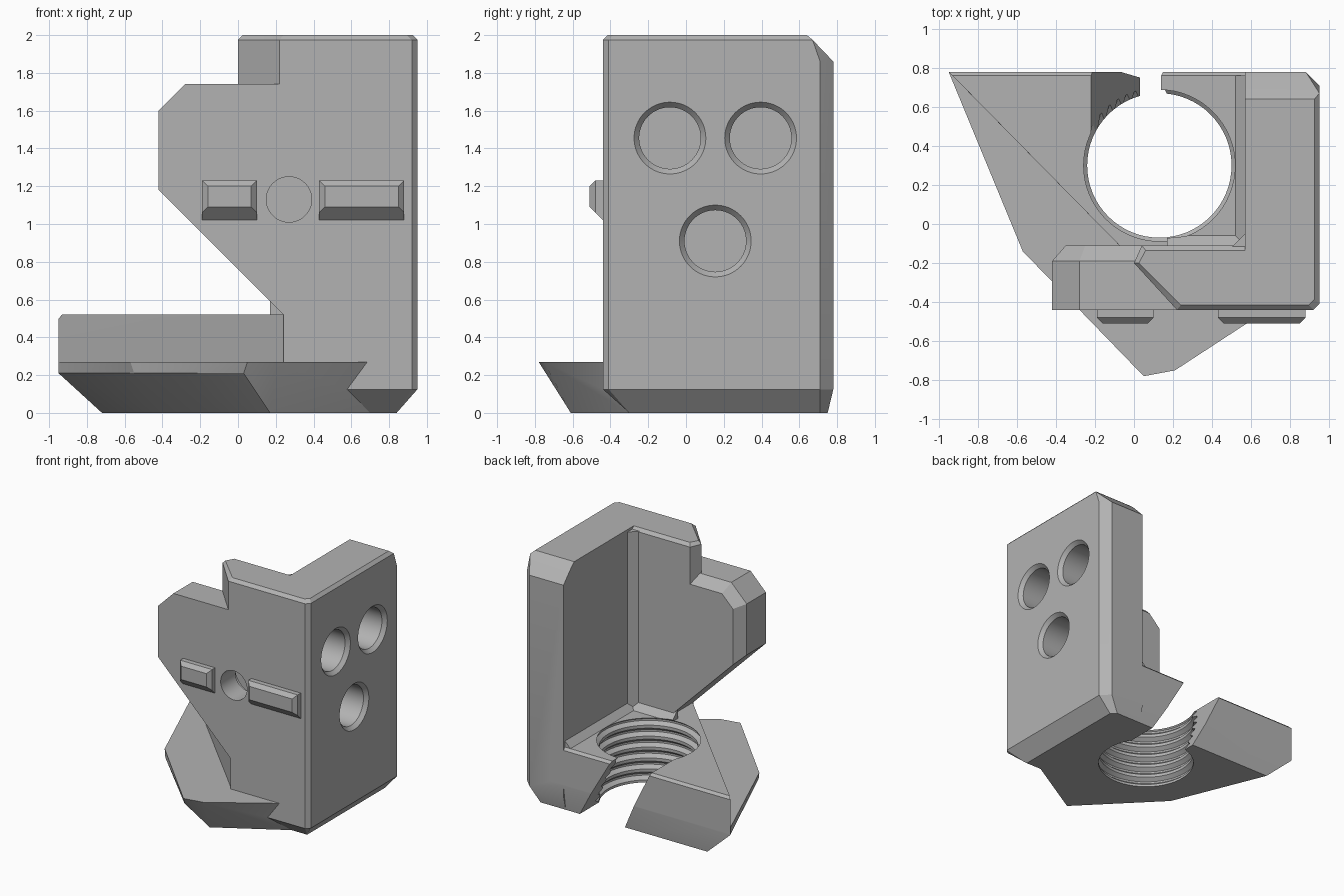
import bpy, bmesh, math
from mathutils import Vector, Matrix

if "Cube" in bpy.data.objects:
    bpy.data.objects.remove(bpy.data.objects["Cube"], do_unlink=True)

grey = bpy.data.materials.new("plain_grey")
grey.use_nodes = True
grey.diffuse_color = (0.45, 0.45, 0.45, 1)
grey.node_tree.nodes["Principled BSDF"].inputs["Base Color"].default_value = (0.45, 0.45, 0.45, 1)


def make(name, bm):
    bmesh.ops.recalc_face_normals(bm, faces=bm.faces[:])
    me = bpy.data.meshes.new(name)
    bm.to_mesh(me)
    bm.free()
    me.materials.append(grey)
    ob = bpy.data.objects.new(name, me)
    bpy.context.scene.collection.objects.link(ob)
    return ob


def hull(name, pts):
    """Convex solid around the given corners."""
    bm = bmesh.new()
    for p in pts:
        bm.verts.new(p)
    res = bmesh.ops.convex_hull(bm, input=bm.verts[:])
    junk = {g for g in res["geom_interior"] + res["geom_unused"] if isinstance(g, bmesh.types.BMVert)}
    bmesh.ops.delete(bm, geom=list(junk), context="VERTS")
    bmesh.ops.dissolve_limit(bm, angle_limit=0.01, verts=bm.verts[:], edges=bm.edges[:])
    return make(name, bm)


def layer_z(outline, z):
    return [(x, y, z) for x, y in outline]


def layer_y(outline, y):
    return [(x, y, z) for x, z in outline]


def lathe(name, profile, matrix, steps=64):
    """Closed solid of revolution from (radius, height) pairs."""
    bm = bmesh.new()
    rings = []
    for r, h in profile:
        rings.append([bm.verts.new((r * math.cos(a), r * math.sin(a), h))
                      for a in (2 * math.pi * i / steps for i in range(steps))])
    for lo, hi in zip(rings, rings[1:]):
        for i in range(steps):
            j = (i + 1) % steps
            bm.faces.new((lo[i], lo[j], hi[j], hi[i]))
    bm.faces.new(rings[0][::-1])
    bm.faces.new(rings[-1])
    bm.transform(matrix)
    return make(name, bm)


def combine(target, tool, operation):
    """Apply a boolean and remove the helper."""
    mod = target.modifiers.new("join", "BOOLEAN")
    mod.operation, mod.solver, mod.object = operation, "EXACT", tool
    graph = bpy.context.evaluated_depsgraph_get()
    me = bpy.data.meshes.new_from_object(target.evaluated_get(graph))
    target.modifiers.clear()
    target.data = me
    bpy.data.objects.remove(tool, do_unlink=True)


# Side plate with bevelled outer edges
def side_outline(e):
    return [(0.57, -0.44 + e), (0.92 - e, -0.44 + e), (0.95 - e, -0.41 + e),
            (0.95 - e, 0.71), (0.88 - e, 0.78), (0.57, 0.78)]


foot = [(0.57, -0.3), (0.84, -0.3), (0.84, 0.71), (0.8, 0.75), (0.57, 0.75)]
top = [(x, min(y, 0.64)) for x, y in side_outline(0.025)]
shoulder = [(x, min(y, 0.67)) for x, y in side_outline(0)]
body = hull("bracket", layer_z(foot, 0) + layer_z(side_outline(0), 0.125)
            + layer_z(side_outline(0), 1.86) + layer_z(shoulder, 1.975) + layer_z(top, 2))

# Front plate: lower web, pointed wing and cut-back upper corner
web = [(0.24, -0.44), (0.8, -0.44), (0.8, -0.11), (0.24, -0.11)]
web_foot = [(x, max(y, -0.3)) for x, y in web]
parts = [hull("web", layer_z(web_foot, 0) + layer_z(web, 0.14) + layer_z(web, 1.7))]

wing = [(-0.42, 1.18), (-0.42, 1.6), (-0.28, 1.74), (0.7, 1.74), (0.7, 0.52), (0.24, 0.52)]
wing_back = [(-0.35, 1.11), (-0.35, 1.57), (-0.25, 1.67), (0.7, 1.67), (0.7, 0.52), (0.24, 0.52)]
parts.append(hull("wing", layer_y(wing, -0.44) + layer_y(wing, -0.19) + layer_y(wing_back, -0.11)))

corner = [(0.22, -0.44), (0, -0.2), (0.04, -0.11), (0.8, -0.11), (0.8, -0.44)]
corner_top = [(0.24, -0.415), (0.025, -0.2), (0.06, -0.135), (0.8, -0.135), (0.8, -0.415)]
parts.append(hull("upper_corner", layer_z(corner, 1.6) + layer_z(corner, 1.975) + layer_z(corner_top, 2)))

# Base flange with undercut rim, and the raised block behind the diagonal step
rim = [(-0.95, 0.78), (-0.57, -0.14), (0.05, -0.78), (0.21, -0.75), (0.53, -0.43), (0.7, -0.43), (0.7, 0.78)]
rim_low = [(-0.95, 0.78), (-0.55, -0.16), (0.03, -0.74), (0.21, -0.71), (0.53, -0.4), (0.7, -0.4), (0.7, 0.78)]
sole = [(-0.72, 0.75), (-0.4, -0.03), (0.17, -0.61), (0.31, -0.47), (0.53, -0.3), (0.7, -0.3), (0.7, 0.75)]
parts.append(hull("flange", layer_z(sole, 0) + layer_z(rim_low, 0.21) + layer_z(rim, 0.27)))

block = [(-0.95, 0.78), (0.24, -0.43), (0.7, -0.43), (0.7, 0.78)]
block_top = [(-0.93, 0.76), (0.24, -0.43), (0.7, -0.43), (0.7, 0.76)]
parts.append(hull("block", layer_z(block, 0.215) + layer_z(block, 0.5) + layer_z(block_top, 0.52)))

# Bevelled inside corners
parts.append(hull("front_fillet", [(x, y, z) for x in (0.17, 0.6)
                                   for y, z in ((-0.14, 0.6), (-0.14, 0.5), (-0.04, 0.5))]))
parts.append(hull("side_fillet", [(x, y, z) for y in (-0.2, 0.76)
                                  for x, z in ((0.6, 0.6), (0.6, 0.5), (0.5, 0.5))]))
parts.append(hull("wall_fillet", [(x, y, z) for z in (0.45, 1.98)
                                  for x, y in ((0.6, -0.14), (0.6, -0.02), (0.48, -0.14))]))

# Locating rails on the front
for x0, x1 in ((-0.19, 0.10), (0.43, 0.88)):
    pts = [(x, y, z) for x in (x0, x1)
           for y, z in ((-0.4, 1.02), (-0.44, 1.02), (-0.48, 1.06), (-0.48, 1.23), (-0.4, 1.23))]
    pts += [(x, -0.51, z) for x in (x0 + 0.03, x1 - 0.03) for z in (1.09, 1.2)]
    parts.append(hull("rail", pts))

for part in parts:
    combine(body, part, "UNION")

# Slanted slot opening the threaded ring to the back
slot = [(-0.27, 0.62), (0.08, 0.62), (0.5, -0.1), (0.08, -0.1)]
combine(body, hull("slot", layer_y(slot, 0.45) + layer_y(slot, 0.9)), "DIFFERENCE")

# Threaded bore
thread = [(0.37, -0.1)]
for i in range(6):
    z = 0.02 + 0.09 * i
    thread += [(0.37, z), (0.4, z + 0.025), (0.4, z + 0.04), (0.37, z + 0.065)]
thread += [(0.37, 0.75)]
combine(body, lathe("bore", thread, Matrix.Translation((0.13, 0.3, 0))), "DIFFERENCE")

# Bolt hole with a counterbore at the rear of the front plate
bolt = [(0.12, -0.1), (0.12, 0.21), (0.195, 0.21), (0.195, 0.31), (0.235, 0.35)]
turn = Matrix.Translation((0.27, -0.46, 1.13)) @ Matrix.Rotation(-math.pi / 2, 4, "X")
combine(body, lathe("bolt_hole", bolt, turn), "DIFFERENCE")

# Blind pockets in the outer side
pocket = [(0.163, -0.27), (0.163, -0.03), (0.19, 0), (0.19, 0.1)]
for y, z in ((-0.085, 1.455), (0.395, 1.455), (0.155, 0.91)):
    turn = Matrix.Translation((0.95, y, z)) @ Matrix.Rotation(math.pi / 2, 4, "Y")
    combine(body, lathe("pocket", pocket, turn), "DIFFERENCE")

# Smooth bores, crisp edges
bpy.ops.object.select_all(action="DESELECT")
body.select_set(True)
bpy.context.view_layer.objects.active = body
bpy.ops.object.shade_smooth_by_angle(angle=math.radians(20))
